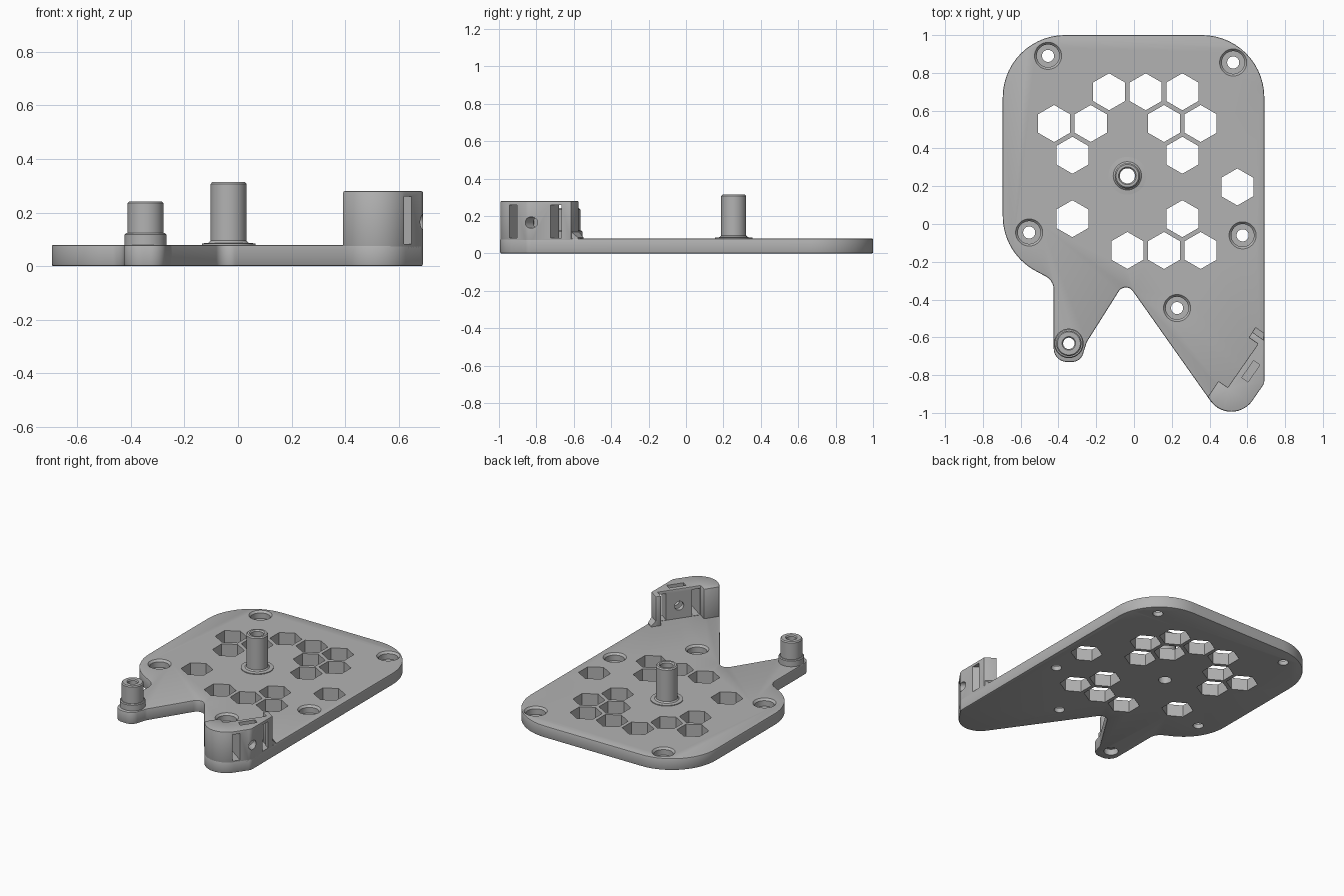
import bpy, bmesh, math
from mathutils import Vector, Matrix

cube = bpy.data.objects.get("Cube")
if cube:
    bpy.data.objects.remove(cube, do_unlink=True)

grey = bpy.data.materials.new("plain_grey")
grey.use_nodes = True
grey.diffuse_color = (0.45, 0.45, 0.45, 1)
grey.node_tree.nodes["Principled BSDF"].inputs["Base Color"].default_value = grey.diffuse_color


def finish(bm, name):
    bmesh.ops.recalc_face_normals(bm, faces=bm.faces)
    mesh = bpy.data.meshes.new(name)
    bm.to_mesh(mesh)
    bm.free()
    ob = bpy.data.objects.new(name, mesh)
    bpy.context.collection.objects.link(ob)
    mesh.materials.append(grey)
    return ob


def activate(ob):
    bpy.ops.object.select_all(action="DESELECT")
    ob.select_set(True)
    bpy.context.view_layer.objects.active = ob


def rounded(corners, steps=14):
    """Outline from (x, y, fillet radius) corners."""
    out = []
    for i, (x, y, r) in enumerate(corners):
        p = Vector((x, y))
        a = (Vector(corners[i - 1][:2]) - p).normalized()
        b = (Vector(corners[(i + 1) % len(corners)][:2]) - p).normalized()
        if r == 0:
            out.append(p)
            continue
        half = a.angle(b) / 2
        centre = p + (a + b).normalized() * r / math.sin(half)
        start = p + a * r / math.tan(half) - centre
        end = p + b * r / math.tan(half) - centre
        turn = math.atan2(start.x * end.y - start.y * end.x, start.dot(end))
        for k in range(steps + 1):
            out.append(centre + Matrix.Rotation(turn * k / steps, 2) @ start)
    return out


def add_prism(bm, outline, z0, z1):
    face = bm.faces.new([bm.verts.new((p[0], p[1], z0)) for p in outline])
    top = bmesh.ops.extrude_face_region(bm, geom=[face])["geom"]
    bmesh.ops.translate(bm, vec=(0, 0, z1 - z0),
                        verts=[v for v in top if isinstance(v, bmesh.types.BMVert)])


def add_lathe(bm, centre, profile, n=48):
    """Closed (radius, z) profile turned round a vertical axis."""
    rings = []
    for r, z in profile:
        count = n if r > 0 else 1
        rings.append([bm.verts.new((centre[0] + r * math.cos(math.tau * k / n),
                                    centre[1] + r * math.sin(math.tau * k / n), z))
                      for k in range(count)])
    for a, b in zip(rings, rings[1:] + rings[:1]):
        if len(a) == len(b) == 1:
            continue
        for k in range(n):
            quad = [a[k % len(a)], a[(k + 1) % len(a)], b[(k + 1) % len(b)], b[k % len(b)]]
            bm.faces.new(list(dict.fromkeys(quad)))


def bevel(ob, width):
    m = ob.modifiers.new("edge", "BEVEL")
    m.width, m.segments, m.limit_method, m.angle_limit = width, 2, "ANGLE", math.radians(60)
    activate(ob)
    bpy.ops.object.modifier_apply(modifier=m.name)


def cut(ob, cutter):
    m = ob.modifiers.new("cut", "BOOLEAN")
    m.operation, m.solver, m.object = "DIFFERENCE", "EXACT", cutter
    activate(ob)
    bpy.ops.object.modifier_apply(modifier=m.name)
    bpy.data.objects.remove(cutter, do_unlink=True)


def smooth(ob):
    activate(ob)
    bpy.ops.object.shade_smooth_by_angle(angle=math.radians(30))


# Base plate
tip = [(0.69, -0.844, 0.05), (0.516, -1.094, 0.135)]
plate_bm = bmesh.new()
add_prism(plate_bm, rounded([
    (-0.695, 1, 0.33), (0.69, 1, 0.33), *tip, (-0.045, -0.30, 0.045),
    (-0.25, -0.625, 0.06), (-0.283, -0.73, 0.06), (-0.425, -0.73, 0.07),
    (-0.425, -0.30, 0.08), (-0.695, -0.155, 0.33)]), 0, 0.08)
plate = finish(plate_bm, "base_plate")
bevel(plate, 0.007)

# Hexagonal openings, screw holes and post bores
holes = bmesh.new()
rows = [(-1, 1, 3), (-4, -2, 2, 4), (-3, 3), (6,), (-3, 3), (0, 2, 4)]
for j, row in enumerate(rows):
    for i in row:
        cx, cy = -0.035 + 0.097 * i, 0.70 - 0.168 * j
        add_prism(holes, [(cx + 0.098 * math.sin(math.tau * k / 6),
                           cy + 0.098 * math.cos(math.tau * k / 6)) for k in range(6)], -0.1, 0.2)
for c in [(-0.455, 0.89), (0.525, 0.855), (-0.555, -0.045), (0.575, -0.06), (0.228, -0.445)]:
    add_lathe(holes, c, [(0, -0.1), (0.032, -0.1), (0.032, 0.03), (0.06, 0.03),
                         (0.06, 0.067), (0.078, 0.087), (0, 0.087)])
tall_at, short_at = (-0.035, 0.255), (-0.345, -0.632)
add_lathe(holes, tall_at, [(0, -0.1), (0.04, -0.1), (0.04, 0.2), (0, 0.2)])
add_lathe(holes, short_at, [(0, -0.1), (0.045, -0.1), (0.045, 0.04), (0.03, 0.04),
                            (0.03, 0.2), (0, 0.2)])
cut(plate, finish(holes, "plate_cutter"))
smooth(plate)

# Hollow posts
bm = bmesh.new()
add_lathe(bm, tall_at, [(0.04, 0.075), (0.1, 0.075), (0.1, 0.085), (0.075, 0.087), (0.067, 0.095),
                        (0.067, 0.307), (0.06, 0.315), (0.047, 0.315), (0.04, 0.307)])
smooth(finish(bm, "tall_post"))
bm = bmesh.new()
add_lathe(bm, short_at, [(0.03, 0.075), (0.078, 0.075), (0.078, 0.118), (0.073, 0.123),
                         (0.067, 0.123), (0.067, 0.235), (0.061, 0.242), (0.036, 0.242), (0.03, 0.235)])
smooth(finish(bm, "short_post"))


def at(s, d):
    """Bracket frame: s along the inner wall, d outward through it."""
    return (0.576 + 0.571 * s + 0.821 * d, -0.75 + 0.821 * s - 0.571 * d)


# Bracket tower on the tip
end = at(0.175, 0.0172)
bracket_bm = bmesh.new()
add_prism(bracket_bm, rounded([
    (0.69, end[1], 0), *tip, (0.391, -0.915, 0),
    *[(*at(s, d), 0) for s, d in [(-0.14, -0.06), (-0.14, 0), (0.14, 0), (0.14, -0.06), (0.175, -0.06)]],
]), 0.06, 0.28)
bracket = finish(bracket_bm, "corner_bracket")
bevel(bracket, 0.005)

# Strap slots, nut pocket and bolt hole through the bracket
for s0, s1, d0, d1, z0, z1 in [(-0.135, -0.085, -0.1, 0.3, 0.082, 0.26),
                               (0.085, 0.135, -0.1, 0.3, 0.082, 0.26),
                               (-0.055, 0.055, 0.032, 0.072, 0.11, 0.4)]:
    bm = bmesh.new()
    add_prism(bm, [at(s0, d0), at(s1, d0), at(s1, d1), at(s0, d1)], z0, z1)
    cut(bracket, finish(bm, "bracket_cutter"))
bm = bmesh.new()
aim = Vector((0.821, -0.571, 0)).to_track_quat("Z", "Y").to_matrix().to_4x4()
bmesh.ops.create_cone(bm, cap_ends=True, segments=32, radius1=0.03, radius2=0.03, depth=0.6,
                      matrix=Matrix.Translation((*at(0, 0.05), 0.165)) @ aim)
cut(bracket, finish(bm, "bolt_cutter"))
smooth(bracket)

# Sloped foot beside the bracket
bm = bmesh.new()
for s, d, z in [(0.17, -0.06, 0.07), (0.17, 0.015, 0.07), (0.17, -0.06, 0.12), (0.17, 0.015, 0.12),
                (0.205, -0.06, 0.07), (0.205, -0.006, 0.07), (0.205, -0.06, 0.085), (0.205, -0.006, 0.085)]:
    bm.verts.new((*at(s, d), z))
bmesh.ops.convex_hull(bm, input=bm.verts)
finish(bm, "bracket_foot")
